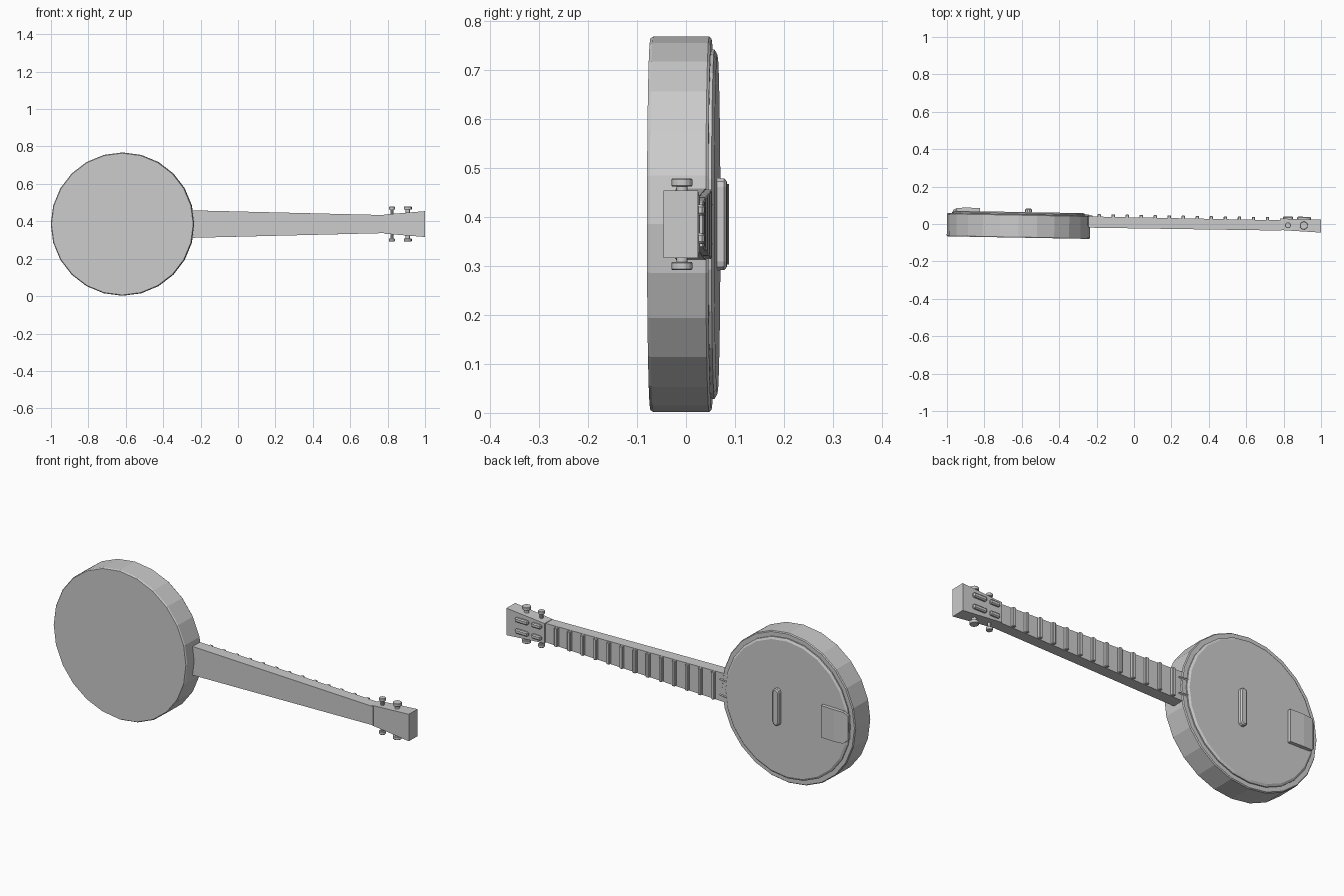
import bpy, bmesh, math
from mathutils import Matrix, Vector

cube = bpy.data.objects.get("Cube")
if cube:
    bpy.data.objects.remove(cube, do_unlink=True)

TILT = Matrix.Rotation(-0.018, 4, 'Z')   # the whole instrument leans slightly
CX, CZ = -0.617, 0.385                   # centre of the drum; CZ is also the neck axis

grey = bpy.data.materials.new("plain_grey")
grey.use_nodes = True
grey.diffuse_color = (0.6, 0.6, 0.6, 1)
grey.node_tree.nodes["Principled BSDF"].inputs["Base Color"].default_value = (0.6, 0.6, 0.6, 1)


def finish(name, bm, bevel=0):
    bmesh.ops.recalc_face_normals(bm, faces=bm.faces)
    bm.transform(TILT)
    mesh = bpy.data.meshes.new(name)
    bm.to_mesh(mesh)
    bm.free()
    mesh.materials.append(grey)
    obj = bpy.data.objects.new(name, mesh)
    bpy.context.collection.objects.link(obj)
    if bevel:
        mod = obj.modifiers.new("Bevel", 'BEVEL')
        mod.width = bevel
        mod.segments = 1
    return obj


def loft(name, rings, bevel=0):
    """Bridge equal-length rings of points and cap both ends."""
    bm = bmesh.new()
    loops = [[bm.verts.new(p) for p in ring] for ring in rings]
    for a, b in zip(loops, loops[1:]):
        for i in range(len(a)):
            j = (i + 1) % len(a)
            bm.faces.new((a[i], a[j], b[j], b[i]))
    bm.faces.new(loops[0])
    bm.faces.new(loops[-1])
    return finish(name, bm, bevel)


def section(x, half, front, back):
    """Rectangle across the neck at x."""
    return [(x, front, CZ - half), (x, back, CZ - half),
            (x, back, CZ + half), (x, front, CZ + half)]


def box(name, x0, x1, y0, y1, z, half, bevel=0):
    ring = lambda x: [(x, y0, z - half), (x, y1, z - half), (x, y1, z + half), (x, y0, z + half)]
    return loft(name, [ring(x0), ring(x1)], bevel)


def lathe_y(name, profile, x, z, sides):
    """Rings of (radius, y) around an axis along y."""
    turn = [2 * math.pi * i / sides for i in range(sides)]
    return loft(name, [[(x + r * math.cos(t), y, z + r * math.sin(t)) for t in turn]
                       for r, y in profile])


# Drum shell with a slightly chamfered rim, and the raised skin on its back
lathe_y("drum_shell", [(0.379, -0.084), (0.383, -0.078), (0.383, 0.036), (0.379, 0.041)], CX, CZ, 24)
lathe_y("drum_skin", [(0.357, 0.035), (0.357, 0.047), (0.346, 0.053)], CX, CZ, 24)

# Bridge: a raised capsule standing across the skin
def capsule(half_w, half_l, y):
    pts = []
    for end in (1, -1):
        for k in range(6):
            t = math.pi * k / 5
            pts.append((-0.565 + end * half_w * math.cos(t), y,
                        CZ + end * (half_l - half_w + half_w * math.sin(t))))
    return pts

loft("bridge", [capsule(0.02, 0.096, 0.045), capsule(0.018, 0.094, 0.068), capsule(0.012, 0.088, 0.073)])

# Tailpiece: a plate sloping down to the rim
def tail(x, back, half):
    return section(x, half, 0.038, back)

loft("tailpiece", [tail(-0.97, 0.056, 0.062), tail(-0.95, 0.068, 0.08),
                   tail(-0.9, 0.072, 0.082), tail(-0.825, 0.07, 0.082)])

# Tapered neck and flared headstock
loft("neck", [section(-0.27, 0.074, -0.024, 0.036), section(0.79, 0.048, -0.021, 0.034)])
loft("headstock", [section(0.78, 0.051, -0.018, 0.043), section(1.0, 0.069, -0.028, 0.042)])

# Frets across the neck
for i in range(13):
    x = -0.187 + 0.075 * i
    half = 0.072 - 0.0245 * (x + 0.24)
    box(f"fret_{i + 1}", x - 0.009, x + 0.009, 0.03, 0.05, CZ, half, 0.003)

# Small wedges where the neck meets the drum
for side in (-1, 1):
    z = CZ + side * 0.04
    loft("neck_wedge", [[(-0.27, 0.03, z - 0.014), (-0.27, 0.05, z), (-0.27, 0.03, z + 0.014)],
                        [(-0.222, 0.03, z - 0.004), (-0.222, 0.042, z), (-0.222, 0.03, z + 0.004)]])

# String rollers on the headstock and tuning pegs through its sides
def peg(name, x, radius, side):
    bm = bmesh.new()
    for r, start, end in ((radius * 0.55, 0.045, 0.082), (radius, 0.077, 0.093)):
        spot = Matrix.Translation(Vector((x, 0.008, CZ + side * (start + end) / 2)))
        bmesh.ops.create_cone(bm, cap_ends=True, segments=10, radius1=r, radius2=r,
                              depth=end - start, matrix=spot)
    return finish(name, bm, 0.002)

for side, label in ((1, "upper"), (-1, "lower")):
    for x, radius, half_len in ((0.823, 0.016, 0.027), (0.908, 0.022, 0.037)):
        peg(f"{label}_peg", x, radius, side)
        box(f"{label}_roller", x - half_len, x + half_len, 0.036, 0.055,
            CZ + side * 0.029, 0.011, 0.005)
